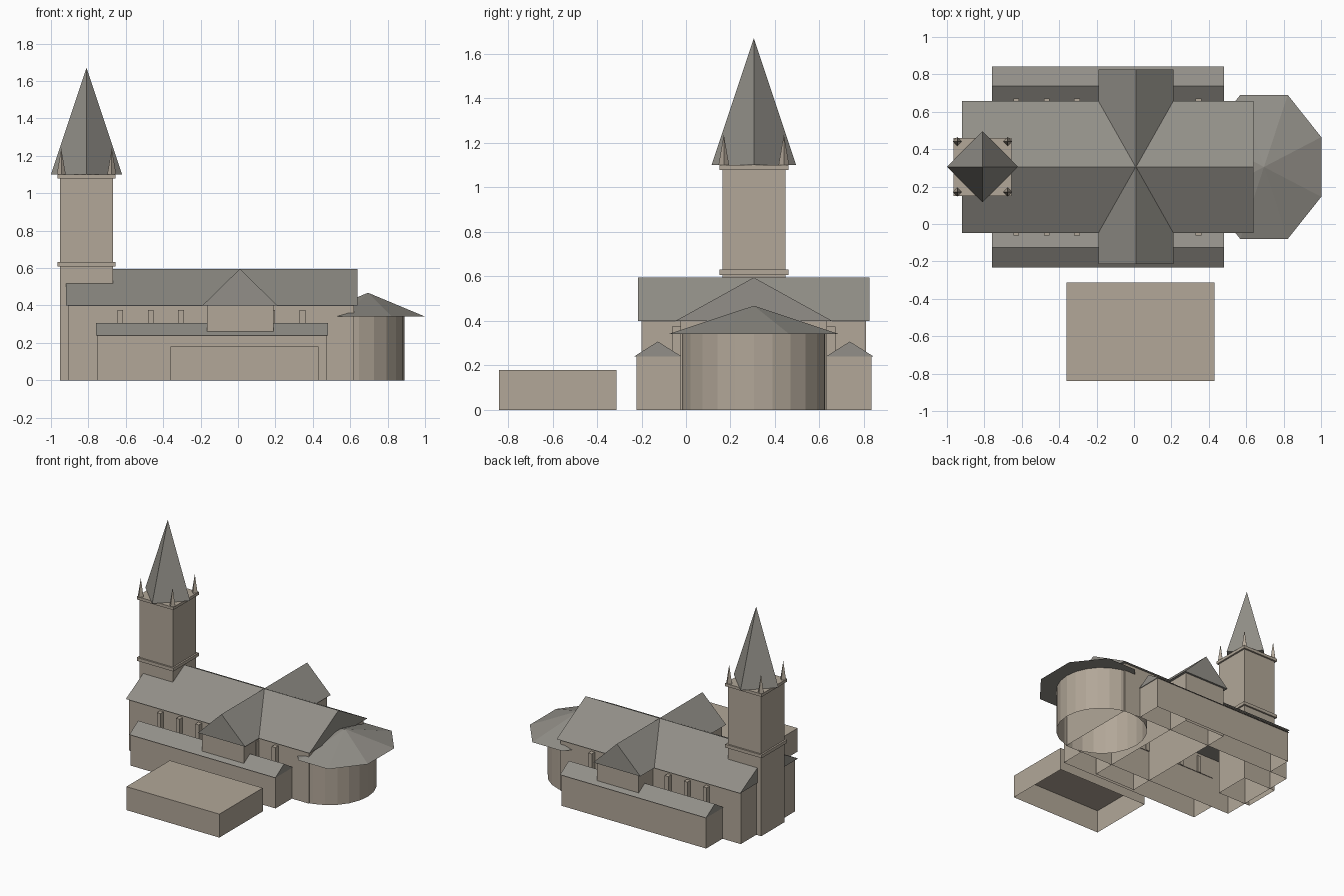
import bpy, bmesh, math
from mathutils import Matrix

if "Cube" in bpy.data.objects:
    bpy.data.objects.remove(bpy.data.objects["Cube"], do_unlink=True)


def material(name, rgb):
    m = bpy.data.materials.new(name)
    m.use_nodes = True
    m.diffuse_color = (*rgb, 1)
    m.node_tree.nodes["Principled BSDF"].inputs["Base Color"].default_value = (*rgb, 1)
    return m


STONE = material("beige stone", (0.445, 0.386, 0.314))
SLATE = material("grey slate", (0.287, 0.275, 0.246))
AXIS = 0.305  # y of the church's long axis


def finish(name, bm, mat):
    bmesh.ops.recalc_face_normals(bm, faces=bm.faces)
    mesh = bpy.data.meshes.new(name)
    bm.to_mesh(mesh)
    bm.free()
    mesh.materials.append(mat)
    obj = bpy.data.objects.new(name, mesh)
    bpy.context.collection.objects.link(obj)
    return obj


def drop_faces(bm, open_bottom, open_top=False):
    bm.normal_update()
    gone = [f for f in bm.faces if (open_bottom and f.normal.z < -0.9)
            or (open_top and f.normal.z > 0.9)]
    bmesh.ops.delete(bm, geom=gone, context="FACES_ONLY")


def box(name, x, y, z, mat=STONE, open_bottom=False, open_top=False):
    bm = bmesh.new()
    bmesh.ops.create_cube(bm, size=1)
    for v in bm.verts:
        v.co = [lo + (c + 0.5) * (hi - lo) for c, (lo, hi) in zip(v.co, (x, y, z))]
    drop_faces(bm, open_bottom, open_top)
    return finish(name, bm, mat)


def gable_roof(name, x, y, z, along_x=True):
    """Triangular prism with its ridge along x or y."""
    bm = bmesh.new()
    ends = []
    for t in (0, 1):
        if along_x:
            pts = [(x[t], y[0], z[0]), (x[t], y[1], z[0]), (x[t], sum(y) / 2, z[1])]
        else:
            pts = [(x[0], y[t], z[0]), (x[1], y[t], z[0]), (sum(x) / 2, y[t], z[1])]
        ends.append([bm.verts.new(p) for p in pts])
    a, b = ends
    bm.faces.new(a)
    bm.faces.new(b[::-1])
    for i in range(3):
        j = (i + 1) % 3
        bm.faces.new((a[i], a[j], b[j], b[i]))
    return finish(name, bm, SLATE)


def cone(name, centre, z, radius, sides, mat, top=0.0, turn=0.0, squash=1.0, open_bottom=False):
    bm = bmesh.new()
    bmesh.ops.create_cone(bm, cap_ends=True, segments=sides, radius1=radius,
                          radius2=top, depth=z[1] - z[0])
    bmesh.ops.remove_doubles(bm, verts=bm.verts, dist=1e-5)
    place = (Matrix.Translation((*centre, sum(z) / 2))
             @ Matrix.Diagonal((squash, 1, 1, 1)) @ Matrix.Rotation(turn, 4, "Z"))
    bm.transform(place)
    drop_faces(bm, open_bottom)
    return finish(name, bm, mat)


# Nave and transept
box("nave_walls", (-0.91, 0.62), (AXIS - 0.33, AXIS + 0.33), (0, 0.4),
    open_bottom=True, open_top=True)
gable_roof("nave_roof", (-0.92, 0.64), (AXIS - 0.352, AXIS + 0.352), (0.4, 0.595))
box("transept_walls", (-0.165, 0.19), (AXIS - 0.505, AXIS + 0.505), (0, 0.4),
    open_bottom=True, open_top=True)
gable_roof("transept_roof", (-0.19, 0.21), (AXIS - 0.52, AXIS + 0.52), (0.4, 0.596), False)

# Side aisles and upper windows, mirrored about the long axis
for side, word in ((-1, "right"), (1, "left")):
    def span(a, b):
        return sorted((AXIS + side * a, AXIS + side * b))
    box(f"{word}_aisle_walls", (-0.755, 0.475), span(0.33, 0.528), (0, 0.24),
        open_bottom=True, open_top=True)
    gable_roof(f"{word}_aisle_roof", (-0.76, 0.48), span(0.325, 0.538), (0.24, 0.307))
    for i in range(7):
        x = -0.63 + 0.1625 * i
        box(f"{word}_window_{i + 1}", (x - 0.015, x + 0.015), span(0.32, 0.367), (0.24, 0.375))

# Rounded east end with its eight-sided roof
cone("apse_walls", (0.562, AXIS), (0, 0.34), 0.328, 24, STONE, top=0.328, open_bottom=True)
cone("apse_roof", (0.695, AXIS), (0.34, 0.468), 0.417, 8, SLATE,
     turn=math.pi / 8, squash=0.795)

# Tower with string courses, spire and corner pinnacles
TX = -0.81


def tower_block(name, half, z, **kw):
    box(name, (TX - half, TX + half), (AXIS - half, AXIS + half), z, **kw)


tower_block("tower", 0.142, (0, 1.09), open_bottom=True)
tower_block("tower_lower_band", 0.155, (0.607, 0.632))
tower_block("tower_top_band", 0.155, (1.078, 1.1))
cone("spire", (TX, AXIS), (1.1, 1.67), 0.19, 4, SLATE)
for sx in (-1, 1):
    for sy in (-1, 1):
        cone("pinnacle", (TX + sx * 0.135, AXIS + sy * 0.135), (1.1, 1.238), 0.024, 4, STONE)

# Detached flat-roofed hall in front
box("front_hall", (-0.36, 0.43), (-0.84, -0.313), (0, 0.18), open_bottom=True)
